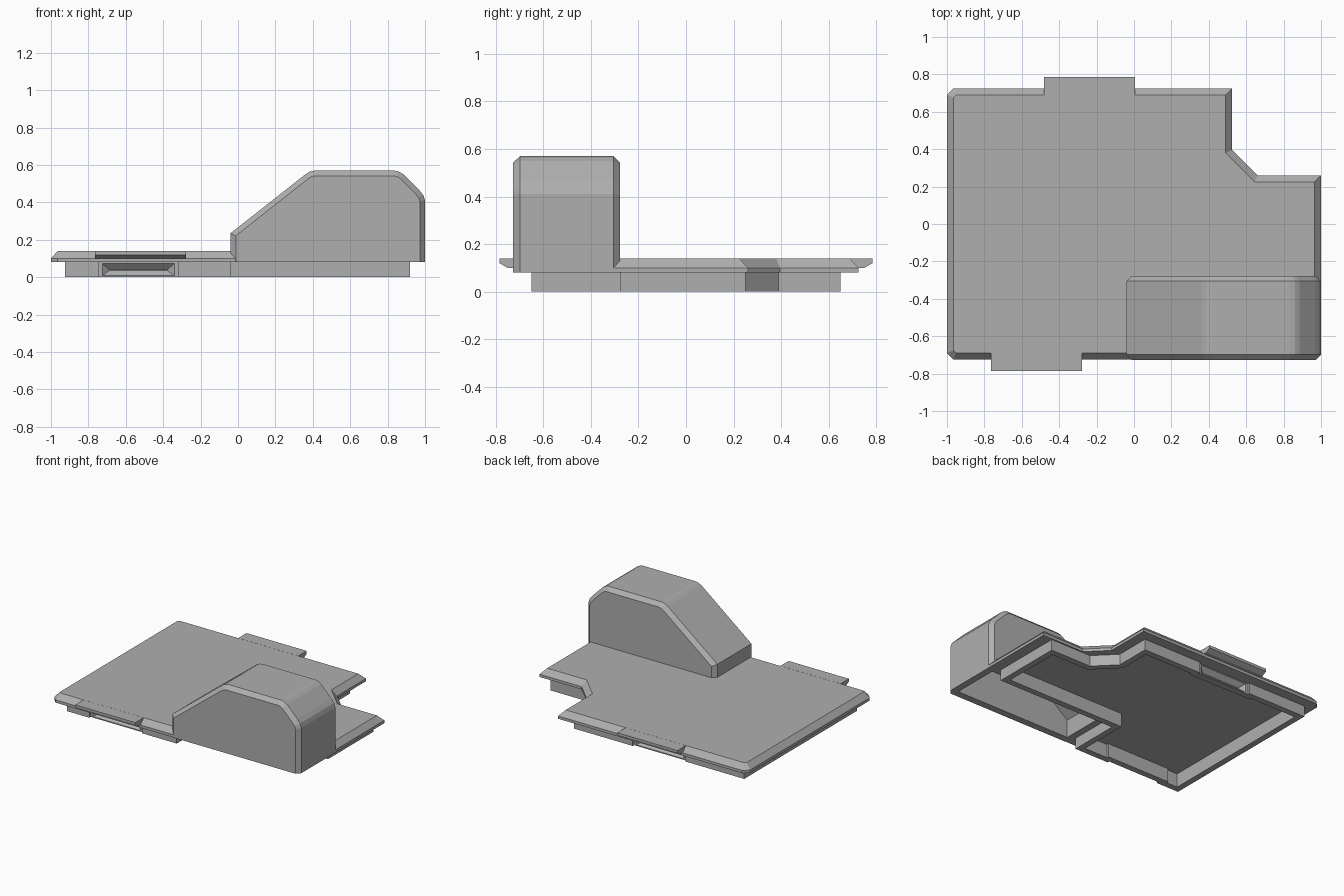
import bpy, bmesh
from mathutils import Vector

cube = bpy.data.objects.get("Cube")
if cube:
    bpy.data.objects.remove(cube, do_unlink=True)

grey = bpy.data.materials.new("plain_grey")
grey.use_nodes = True
tone = (0.43, 0.43, 0.43, 1)
grey.diffuse_color = tone
grey.node_tree.nodes["Principled BSDF"].inputs["Base Color"].default_value = tone


def inset(poly, d):
    """Move every edge of a counter-clockwise outline inward by d."""
    out = []
    for i, p in enumerate(poly):
        p = Vector(p)
        a = (p - Vector(poly[i - 1])).normalized()
        b = (Vector(poly[(i + 1) % len(poly)]) - p).normalized()
        na, nb = Vector((-a.y, a.x)), Vector((-b.y, b.x))
        out.append(tuple(p + (na + nb) * d / (1 + na.dot(nb))))
    return out


def loft(name, rings):
    """Closed solid through a list of matching rings."""
    bm = bmesh.new()
    loops = [[bm.verts.new(p) for p in ring] for ring in rings]
    n = len(loops[0])
    for low, high in zip(loops, loops[1:]):
        for i in range(n):
            j = (i + 1) % n
            bm.faces.new((low[i], low[j], high[j], high[i]))
    bm.faces.new(loops[0][::-1])
    bm.faces.new(loops[-1])
    bmesh.ops.recalc_face_normals(bm, faces=bm.faces)
    mesh = bpy.data.meshes.new(name)
    bm.to_mesh(mesh)
    bm.free()
    mesh.materials.append(grey)
    obj = bpy.data.objects.new(name, mesh)
    bpy.context.collection.objects.link(obj)
    return obj


def at_z(poly, z):
    return [(x, y, z) for x, y in poly]


def at_y(poly, y):
    return [(x, y, z) for x, z in poly]


def floor_at(poly, z):
    """Put the two bottom points of a profile at height z."""
    return [(x, z) if i < 2 else (x, h) for i, (x, h) in enumerate(poly)]


def cut(obj, cutter):
    cutter.hide_render = True
    mod = obj.modifiers.new("cut", "BOOLEAN")
    mod.operation = "DIFFERENCE"
    mod.solver = "EXACT"
    mod.object = cutter
    bpy.context.view_layer.objects.active = obj
    bpy.ops.object.modifier_apply(modifier=mod.name)


# Top plate with a bevelled upper edge and a cut-away corner
c = 0.035
plate_line = [(-1 + c, -0.725), (1 - c, -0.725), (1, -0.725 + c), (1, 0.26),
              (0.66, 0.26), (0.525, 0.395), (0.525, 0.725),
              (-1 + c, 0.725), (-1, 0.725 - c), (-1, -0.725 + c)]
plate = loft("top_plate", [at_z(plate_line, 0.08), at_z(plate_line, 0.10),
                           at_z(inset(plate_line, 0.036), 0.14)])

# Hanging rim that passes around the raised housing
rim_line = [(-0.925, -0.65), (-0.745, -0.65), (-0.745, -0.635),
            (-0.32, -0.635), (-0.32, -0.65), (-0.04, -0.65),
            (-0.04, -0.275), (0.92, -0.275), (0.92, 0.25), (0.59, 0.25),
            (0.45, 0.39), (0.45, 0.65), (-0.025, 0.65), (-0.025, 0.635),
            (-0.45, 0.635), (-0.45, 0.65), (-0.925, 0.65)]
rim = loft("lower_rim", [at_z(rim_line, 0), at_z(rim_line, 0.085)])
hollow_line = inset(rim_line, 0.045)
hollow = loft("hollow_cutter", [at_z(hollow_line, -0.1), at_z(hollow_line, 0.10)])
cut(rim, hollow)
cut(plate, hollow)

# Raised housing with chamfered ends
profile = [(-0.04, 0.08), (1, 0.08), (1, 0.41), (0.99, 0.44), (0.97, 0.465),
           (0.885, 0.55), (0.86, 0.565), (0.835, 0.57), (0.41, 0.57),
           (0.385, 0.565), (0.36, 0.55), (-0.04, 0.235)]
small = floor_at(inset(profile, 0.028), 0.08)
housing = loft("raised_housing", [at_y(small, -0.727), at_y(profile, -0.698),
                                  at_y(profile, -0.305), at_y(small, -0.277)])
pocket_line = floor_at(inset(profile, 0.05), 0)
pocket = loft("pocket_cutter", [at_y(pocket_line, -0.675), at_y(pocket_line, -0.327)])
cut(housing, pocket)
cut(plate, pocket)

# Finger tabs and the snap grooves below them, front and back
tab_line = [(0.69, 0.14), (0.785, 0.14), (0.785, 0.12), (0.75, 0.10), (0.69, 0.10)]
helpers = [hollow, pocket]
for side, name, mid, clip in ((-1, "front", -0.522, -0.533), (1, "back", -0.238, -0.238)):
    loft(name + "_tab", [[(mid + e, side * y, z) for y, z in tab_line]
                         for e in (-0.243, 0.243)])
    rings = []
    for y, half, low, high in ((0.637, 0.195, 0.006, 0.075), (0.605, 0.155, 0.036, 0.04)):
        rings.append([(clip - half, side * y, low), (clip + half, side * y, low),
                      (clip + half, side * y, high), (clip - half, side * y, high)])
    groove = loft(name + "_groove_cutter", rings)
    cut(rim, groove)
    helpers.append(groove)

for helper in helpers:
    bpy.data.objects.remove(helper, do_unlink=True)
